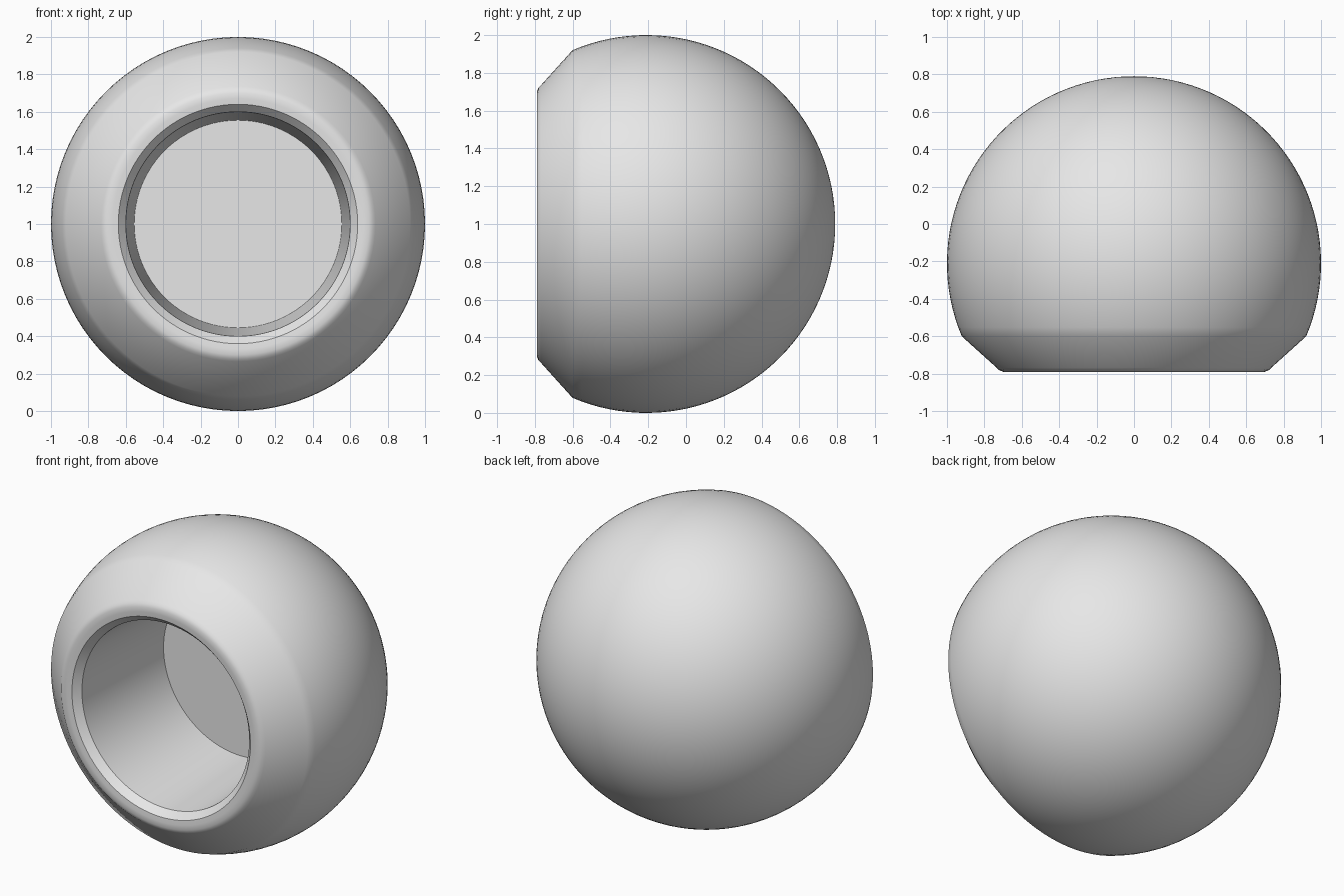
import bpy
import bmesh
from math import sin, cos, radians, pi
from mathutils import Matrix, Vector

cube = bpy.data.objects.get("Cube")
if cube:
    bpy.data.objects.remove(cube, do_unlink=True)

CENTRE_Y = -0.21
SEGMENTS = 96


def make_material(name, colour):
    mat = bpy.data.materials.new(name)
    mat.use_nodes = True
    mat.diffuse_color = colour
    mat.node_tree.nodes["Principled BSDF"].inputs["Base Color"].default_value = colour
    return mat


def revolve(name, profile, mat):
    """Spin a (radius, y) profile around the front-to-back axis."""
    bm = bmesh.new()
    verts = [bm.verts.new((r, y, 0)) for r, y in profile]
    edges = [bm.edges.new(pair) for pair in zip(verts, verts[1:])]
    bmesh.ops.spin(bm, geom=verts + edges, cent=(0, 0, 0), axis=(0, 1, 0),
                   angle=2 * pi, steps=SEGMENTS)
    bmesh.ops.remove_doubles(bm, verts=bm.verts, dist=0.0005)
    bmesh.ops.recalc_face_normals(bm, faces=bm.faces)
    bmesh.ops.transform(bm, matrix=Matrix.Translation(Vector((0, 0, 1))), verts=bm.verts)
    mesh = bpy.data.meshes.new(name)
    bm.to_mesh(mesh)
    bm.free()
    mesh.materials.append(mat)
    obj = bpy.data.objects.new(name, mesh)
    bpy.context.collection.objects.link(obj)
    bpy.ops.object.select_all(action='DESELECT')
    obj.select_set(True)
    bpy.context.view_layer.objects.active = obj
    bpy.ops.object.shade_smooth_by_angle(angle=radians(30))
    return obj


grey = make_material("light grey", (0.8, 0.8, 0.8, 1))

# Round shell from the back pole to the front bevel
steps = 38
arc = [(sin(a), CENTRE_Y + cos(a))
       for a in (radians(113) * i / steps for i in range(steps + 1))]

# Sloped collar and rounded lip
lip = [(0.735, -0.768), (0.722, -0.781), (0.70, -0.79), (0.67, -0.79), (0.64, -0.787)]

# Chamfered mouth, tapering bore and flat floor
bore = [(0.60, -0.742), (0.555, 0.03), (0, 0.03)]

revolve("hollow_ball", arc + lip + bore, grey)
